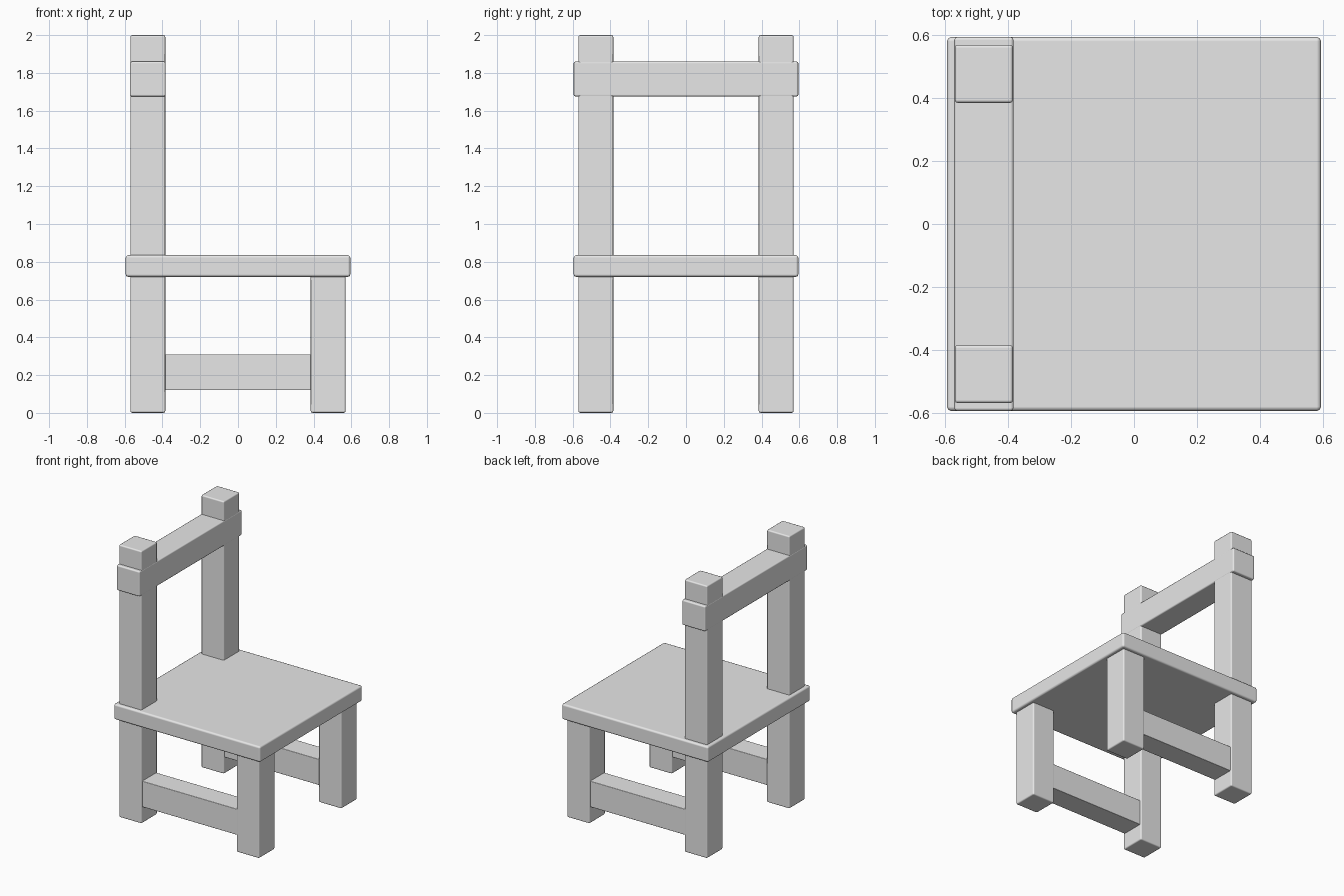
import bpy
import bmesh
import math

cube = bpy.data.objects.get("Cube")
if cube:
    bpy.data.objects.remove(cube, do_unlink=True)

# Single plain material
grey = bpy.data.materials.new("light_grey")
grey.use_nodes = True
COLOUR = (0.8, 0.8, 0.8, 1)
grey.diffuse_color = COLOUR
grey.node_tree.nodes["Principled BSDF"].inputs["Base Color"].default_value = COLOUR


def block(name, low, high, bevel=0.01):
    """Box between two corners with softly rounded edges."""
    mesh = bpy.data.meshes.new(name)
    bm = bmesh.new()
    bmesh.ops.create_cube(bm, size=1)
    for v in bm.verts:
        v.co = [lo + (c + 0.5) * (hi - lo) for c, lo, hi in zip(v.co, low, high)]
    bm.to_mesh(mesh)
    bm.free()
    mesh.materials.append(grey)
    obj = bpy.data.objects.new(name, mesh)
    bpy.context.collection.objects.link(obj)
    mod = obj.modifiers.new("soft_edges", "BEVEL")
    mod.width = bevel
    mod.segments = 2
    mod.harden_normals = True
    bpy.ops.object.select_all(action="DESELECT")
    obj.select_set(True)
    bpy.context.view_layer.objects.active = obj
    bpy.ops.object.shade_smooth_by_angle(angle=math.radians(60))
    return obj


OUTER, INNER = 0.57, 0.385      # leg faces, measured from the centre
SEAT = 0.595                    # half width of seat and top rail
SEAT_LOW, SEAT_TOP = 0.72, 0.835

# Seat slab
block("seat", (-SEAT, -SEAT, SEAT_LOW), (SEAT, SEAT, SEAT_TOP), 0.014)

# Legs, back posts and side stretchers, repeated on both sides
for side, s in (("right", -1), ("left", 1)):
    y0, y1 = sorted((s * INNER, s * OUTER))
    block(f"front_leg_{side}", (INNER, y0, 0), (OUTER, y1, SEAT_LOW + 0.03))
    block(f"back_post_{side}", (-OUTER, y0, 0), (-INNER, y1, 2))
    block(f"stretcher_{side}", (-INNER - 0.03, y0 + 0.01, 0.12),
          (INNER + 0.03, y1 - 0.01, 0.31), 0.004)

# Top rail, passing through both posts
block("top_rail", (-OUTER - 0.002, -SEAT, 1.675), (-INNER + 0.002, SEAT, 1.86))
